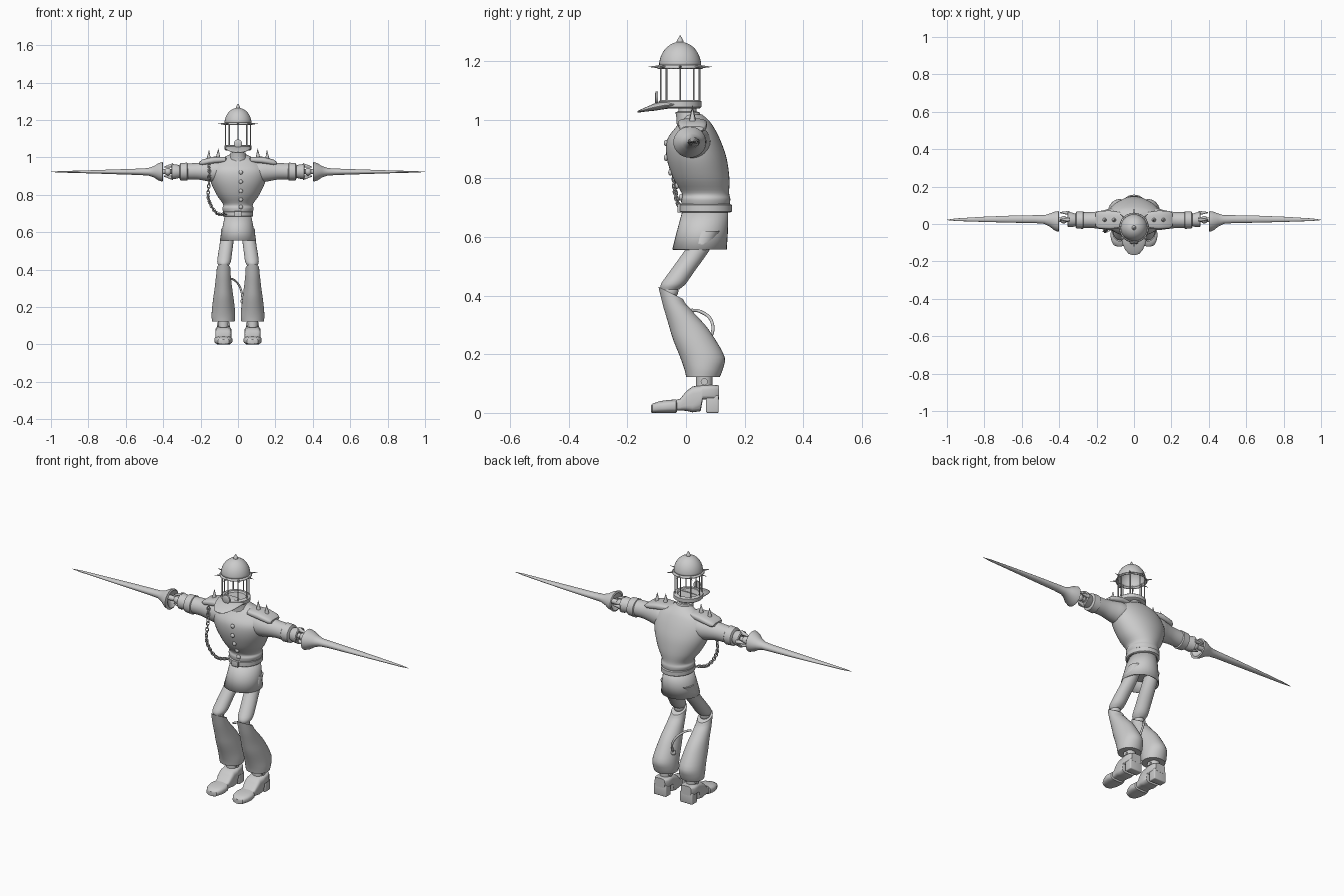
import bpy, bmesh
from math import sin, cos, pi
from mathutils import Vector, Quaternion


def catmull(pts, k):
    """Smoothly resample a list of tuples, k steps per span."""
    P = [Vector(p) for p in pts]
    P = [P[0] * 2 - P[1]] + P + [P[-1] * 2 - P[-2]]
    out = []
    for i in range(1, len(P) - 2):
        a, b, c, d = P[i - 1:i + 3]
        for j in range(k):
            t = j / k
            out.append(0.5 * (b * 2 + (c - a) * t + (a * 2 - b * 5 + c * 4 - d) * t * t
                              + (b * 3 - a - c * 3 + d) * t ** 3))
    return out + [P[-2]]


def finish(name, bm, angle=40):
    bmesh.ops.recalc_face_normals(bm, faces=bm.faces)
    me = bpy.data.meshes.new(name)
    bm.to_mesh(me)
    bm.free()
    ob = bpy.data.objects.new(name, me)
    bpy.context.collection.objects.link(ob)
    bpy.ops.object.select_all(action='DESELECT')
    ob.select_set(True)
    bpy.context.view_layer.objects.active = ob
    bpy.ops.object.shade_smooth_by_angle(angle=angle * pi / 180)
    return ob


def loft(name, secs, axis='z', n=32, k=1, sx=1, power=1.0, caps=True):
    """Skin ellipses (t, u, v, ru, rv) placed along an axis; sx=-1 mirrors."""
    def sp(c):
        return abs(c) ** power * (1 if c > 0 else -1)
    bm = bmesh.new()
    rings = []
    for t, u, v, ru, rv in (catmull(secs, k) if k > 1 else secs):
        ring = []
        for i in range(n):
            a = 2 * pi * i / n
            p, q = u + ru * sp(cos(a)), v + rv * sp(sin(a))
            x, y, z = {'z': (p, q, t), 'x': (t, p, q), 'y': (p, t, q)}[axis]
            ring.append(bm.verts.new((x * sx, y, z)))
        rings.append(ring)
    for r, s in zip(rings, rings[1:]):
        for i in range(n):
            bm.faces.new((r[i], r[(i + 1) % n], s[(i + 1) % n], s[i]))
    if caps:
        bm.faces.new(rings[0])
        bm.faces.new(rings[-1])
    return finish(name, bm)


def ball(name, loc, r, scale=(1, 1, 1)):
    bm = bmesh.new()
    bmesh.ops.create_uvsphere(bm, u_segments=20, v_segments=12, radius=r)
    bmesh.ops.scale(bm, vec=scale, verts=bm.verts)
    bmesh.ops.translate(bm, vec=loc, verts=bm.verts)
    return finish(name, bm)


def rod(name, a, b, r1, r2, n=12):
    a, b = Vector(a), Vector(b)
    bm = bmesh.new()
    bmesh.ops.create_cone(bm, cap_ends=True, segments=n, radius1=r1, radius2=r2, depth=(b - a).length)
    ob = finish(name, bm)
    ob.location = (a + b) / 2
    ob.rotation_euler = (b - a).to_track_quat('Z', 'Y').to_euler()
    return ob


def rounds(name, secs, cy, cx=0):
    """Circular turned part from (z, radius) pairs."""
    return loft(name, [(z, cx, cy, r, r) for z, r in secs])


def shell(ob, t):
    m = ob.modifiers.new('thickness', 'SOLIDIFY')
    m.thickness = t


def box(name, loc, size, bevel):
    bm = bmesh.new()
    bmesh.ops.create_cube(bm, size=1)
    bmesh.ops.scale(bm, vec=size, verts=bm.verts)
    bmesh.ops.translate(bm, vec=loc, verts=bm.verts)
    bmesh.ops.bevel(bm, geom=bm.edges[:], offset=bevel, segments=3, profile=0.5, affect='EDGES')
    return finish(name, bm)


def chain(name, pts, links, size):
    path = catmull(pts, 24)
    for i in range(links):
        f = int(i / (links - 1) * (len(path) - 2))
        tan = (path[f + 1] - path[f]).normalized()
        bpy.ops.mesh.primitive_torus_add(major_segments=14, minor_segments=6,
                                         major_radius=size, minor_radius=size * 0.28)
        ob = bpy.context.object
        ob.name = name
        ob.location, ob.scale = path[f], (1.35, 0.9, 1)
        ob.rotation_euler = (tan.to_track_quat('X', 'Z') @ Quaternion((1, 0, 0), pi / 2 * (i % 2))).to_euler()
        bpy.ops.object.shade_smooth()


# Head: open cage under a hollow dome
HY = -0.02
dome = loft('dome', [(1.182 + 0.083 * sin(a), 0, HY, 0.072 * cos(a), 0.072 * cos(a))
                     for a in [i * pi / 2 / 10.3 for i in range(11)]], caps=False)
shell(dome, 0.004)
shell(loft('dome_brim', [(1.176, 0, HY, 0.08, 0.08), (1.186, 0, HY, 0.073, 0.073)], caps=False), 0.006)
rounds('dome_finial', [(1.26, 0.011), (1.267, 0.012), (1.273, 0.009), (1.288, 0.0005)], HY)
for i in range(8):
    c, s = cos(i * pi / 4), sin(i * pi / 4)
    rod('cage_bar', (0.066 * c, HY + 0.066 * s, 1.055), (0.066 * c, HY + 0.066 * s, 1.185), 0.003, 0.003, 8)
    rod('brim_spike', (0.074 * c, HY + 0.074 * s, 1.18), (0.108 * c, HY + 0.108 * s, 1.18), 0.005, 0.0004, 8)
rounds('cage_base', [(1.038, 0.066), (1.043, 0.073), (1.062, 0.073), (1.066, 0.068), (1.066, 0.055), (1.058, 0.05)], HY)
loft('visor', [(-0.166, 0, 1.026, 0.008, 0.002), (-0.16, 0, 1.028, 0.028, 0.004), (-0.14, 0, 1.034, 0.046, 0.007),
               (-0.11, 0, 1.042, 0.06, 0.012), (-0.07, 0, 1.05, 0.07, 0.014), (-0.03, 0, 1.052, 0.07, 0.01)], 'y')
loft('cap_badge', [(-0.106, 0, 1.074, 0.014, 0.014), (-0.103, 0, 1.074, 0.022, 0.022),
                   (-0.095, 0, 1.074, 0.022, 0.022)], 'y')

# Neck and collar
rounds('neck', [(0.98, 0.036), (1.045, 0.03)], 0.005)
loft('collar', [(0.985, 0, 0.02, 0.052, 0.052), (1.005, 0, 0.012, 0.044, 0.044),
                (1.025, 0, 0.005, 0.041, 0.041), (1.027, 0, 0.005, 0.034, 0.034)])

# Torso with puffed hem
loft('jacket', [(0.70, 0, 0.067, 0.072, 0.076), (0.712, 0, 0.067, 0.08, 0.082), (0.73, 0, 0.067, 0.084, 0.084),
                (0.75, 0, 0.066, 0.08, 0.081), (0.80, 0, 0.052, 0.114, 0.096), (0.87, 0, 0.036, 0.146, 0.102),
                (0.93, 0, 0.026, 0.152, 0.091), (0.975, 0, 0.03, 0.122, 0.064), (1.0, 0, 0.03, 0.075, 0.045),
                (1.018, 0, 0.02, 0.04, 0.034)], k=4, n=40)
for z, y in ((0.92, -0.068), (0.87, -0.068), (0.82, -0.053), (0.775, -0.03), (0.735, -0.017)):
    ball('button', (0.015, y, z), 0.011, (1, 0.7, 1))

# Belt, buckle and skirt
loft('belt', [(0.684, 0, 0.067, 0.078, 0.084), (0.687, 0, 0.067, 0.081, 0.09),
              (0.709, 0, 0.067, 0.081, 0.09), (0.712, 0, 0.067, 0.078, 0.084)])
box('belt_buckle', (0, -0.023, 0.698), (0.038, 0.012, 0.03), 0.003)
shell(loft('skirt', [(0.69, 0, 0.066, 0.07, 0.078), (0.62, 0, 0.056, 0.084, 0.087),
                     (0.557, 0, 0.046, 0.097, 0.093)], caps=False), 0.005)
loft('hips', [(0.60, 0, 0.055, 0.07, 0.06), (0.69, 0, 0.066, 0.065, 0.07)])

for s in (1, -1):
    # Arm, cuff and hand cup
    loft('sleeve', [(0.05, 0.025, 0.925, 0.055, 0.05), (0.12, 0.025, 0.925, 0.058, 0.058),
                    (0.17, 0.022, 0.926, 0.05, 0.052), (0.22, 0.021, 0.926, 0.043, 0.044),
                    (0.29, 0.021, 0.925, 0.042, 0.043)], 'x', k=4, sx=s)
    loft('cuff', [(0.268, 0.021, 0.924, 0.042, 0.042), (0.272, 0.021, 0.924, 0.047, 0.048),
                  (0.308, 0.021, 0.924, 0.045, 0.046), (0.313, 0.021, 0.924, 0.036, 0.036)], 'x', sx=s)
    loft('wrist_cup', [(0.305, 0.022, 0.924, 0.03, 0.03), (0.325, 0.022, 0.924, 0.037, 0.037),
                       (0.352, 0.025, 0.924, 0.041, 0.041), (0.356, 0.025, 0.924, 0.035, 0.035),
                       (0.345, 0.024, 0.924, 0.022, 0.022)], 'x', sx=s)
    ball('wrist_joint', (s * 0.375, 0.023, 0.924), 0.02)
    rod('wrist_shaft', (s * 0.33, 0.023, 0.924), (s * 0.43, 0.023, 0.924), 0.013, 0.013)
    for a in (pi / 2, pi * 1.5, 0):
        dy, dz = cos(a), sin(a)
        rod('wrist_prong', (s * 0.345, 0.023 + 0.036 * dy, 0.924 + 0.034 * dz),
            (s * 0.395, 0.023 + 0.038 * dy, 0.924 + 0.024 * dz), 0.012, 0.003)
    # Lance with flared guard
    loft('lance', [(0.425, 0.023, 0.923, 0.015, 0.015), (0.40, 0.018, 0.923, 0.045, 0.045),
                   (0.404, 0.013, 0.923, 0.056, 0.053), (0.425, 0.016, 0.923, 0.05, 0.046),
                   (0.45, 0.021, 0.923, 0.035, 0.03), (0.48, 0.024, 0.923, 0.023, 0.02),
                   (0.53, 0.026, 0.923, 0.021, 0.017), (0.65, 0.026, 0.923, 0.019, 0.013),
                   (0.80, 0.025, 0.923, 0.014, 0.008), (0.95, 0.023, 0.923, 0.007, 0.004),
                   (1.0, 0.022, 0.923, 0.001, 0.001)], 'x', sx=s)
    # Shoulder plate with two spikes
    loft('shoulder_plate', [(0.062, 0.02, 0.988, 0.03, 0.008), (0.068, 0.02, 0.988, 0.042, 0.015),
                            (0.13, 0.022, 0.985, 0.05, 0.019), (0.19, 0.023, 0.973, 0.046, 0.016),
                            (0.205, 0.023, 0.969, 0.036, 0.008)], 'x', sx=s, power=0.7)
    for x, z in ((0.107, 0.99), (0.157, 0.982)):
        rod('shoulder_spike', (s * x, 0.022, z), (s * (x - 0.002), 0.022, z + 0.058), 0.014, 0.0005)

    # Leg: thigh, knee, flared trouser
    loft('thigh', [(0.62, 0.055, 0.075, 0.034, 0.04), (0.55, 0.06, 0.035, 0.036, 0.042),
                   (0.48, 0.07, -0.015, 0.037, 0.042), (0.44, 0.075, -0.043, 0.036, 0.042),
                   (0.42, 0.077, -0.055, 0.026, 0.03)], k=3, sx=s)
    ball('knee', (s * 0.077, -0.052, 0.415), 0.026)
    leg = loft('trouser', [(0.408, 0.077, -0.052, 0.036, 0.042), (0.36, 0.078, -0.033, 0.04, 0.044),
                           (0.30, 0.078, 0.003, 0.047, 0.062), (0.25, 0.078, 0.028, 0.054, 0.072),
                           (0.19, 0.078, 0.056, 0.061, 0.076), (0.15, 0.078, 0.06, 0.063, 0.066),
                           (0.122, 0.078, 0.058, 0.06, 0.057)], k=3, sx=s)
    for v in leg.data.vertices:  # tilt the top rim to follow the knee
        if v.co.z > 0.36:
            v.co.z -= (v.co.y + 0.05) * 0.5 * (v.co.z - 0.36) / 0.048
    # Ankle and shoe
    rounds('ankle', [(0.08, 0.028), (0.13, 0.028)], 0.062, s * 0.078)
    rod('ankle_pin', (s * 0.044, 0.062, 0.106), (s * 0.112, 0.062, 0.106), 0.012, 0.012)
    loft('shoe_toe', [(-0.12, 0.078, 0.014, 0.012, 0.012), (-0.114, 0.078, 0.016, 0.03, 0.016),
                      (-0.09, 0.078, 0.02, 0.043, 0.02), (-0.06, 0.078, 0.022, 0.049, 0.022),
                      (-0.034, 0.078, 0.023, 0.044, 0.023), (-0.03, 0.078, 0.023, 0.038, 0.018)],
         'y', sx=s, power=0.7)
    loft('shoe_upper', [(-0.045, 0.078, 0.024, 0.036, 0.017), (-0.02, 0.078, 0.028, 0.038, 0.02),
                        (0.0, 0.078, 0.04, 0.042, 0.033), (0.022, 0.078, 0.046, 0.043, 0.044),
                        (0.05, 0.078, 0.05, 0.043, 0.044), (0.057, 0.078, 0.07, 0.043, 0.025),
                        (0.095, 0.078, 0.07, 0.041, 0.025), (0.112, 0.078, 0.07, 0.03, 0.024)],
         'y', sx=s, power=0.5)
    box('shoe_heel', (s * 0.078, 0.09, 0.03), (0.074, 0.043, 0.06), 0.005)

# Side chain from shoulder to belt
chain('side_chain', [(-0.155, -0.03, 0.955), (-0.153, -0.038, 0.88), (-0.16, -0.04, 0.80), (-0.145, -0.035, 0.745),
                     (-0.11, -0.02, 0.70), (-0.07, 0.005, 0.695)], 25, 0.0085)

# Cord linking the trousers, with end ball
cord = catmull([(-0.045, 0.02, 0.35), (-0.025, 0.045, 0.347), (0.0, 0.08, 0.325),
                (0.018, 0.092, 0.285), (0.025, 0.075, 0.235)], 6)
cu = bpy.data.curves.new('trouser_cord', 'CURVE')
cu.dimensions, cu.bevel_depth, cu.bevel_resolution = '3D', 0.0055, 3
spl = cu.splines.new('POLY')
spl.points.add(len(cord) - 1)
for p, c in zip(spl.points, cord):
    p.co = (*c, 1)
bpy.context.collection.objects.link(bpy.data.objects.new('trouser_cord', cu))
ball('cord_end', (0.026, 0.07, 0.23), 0.013)
